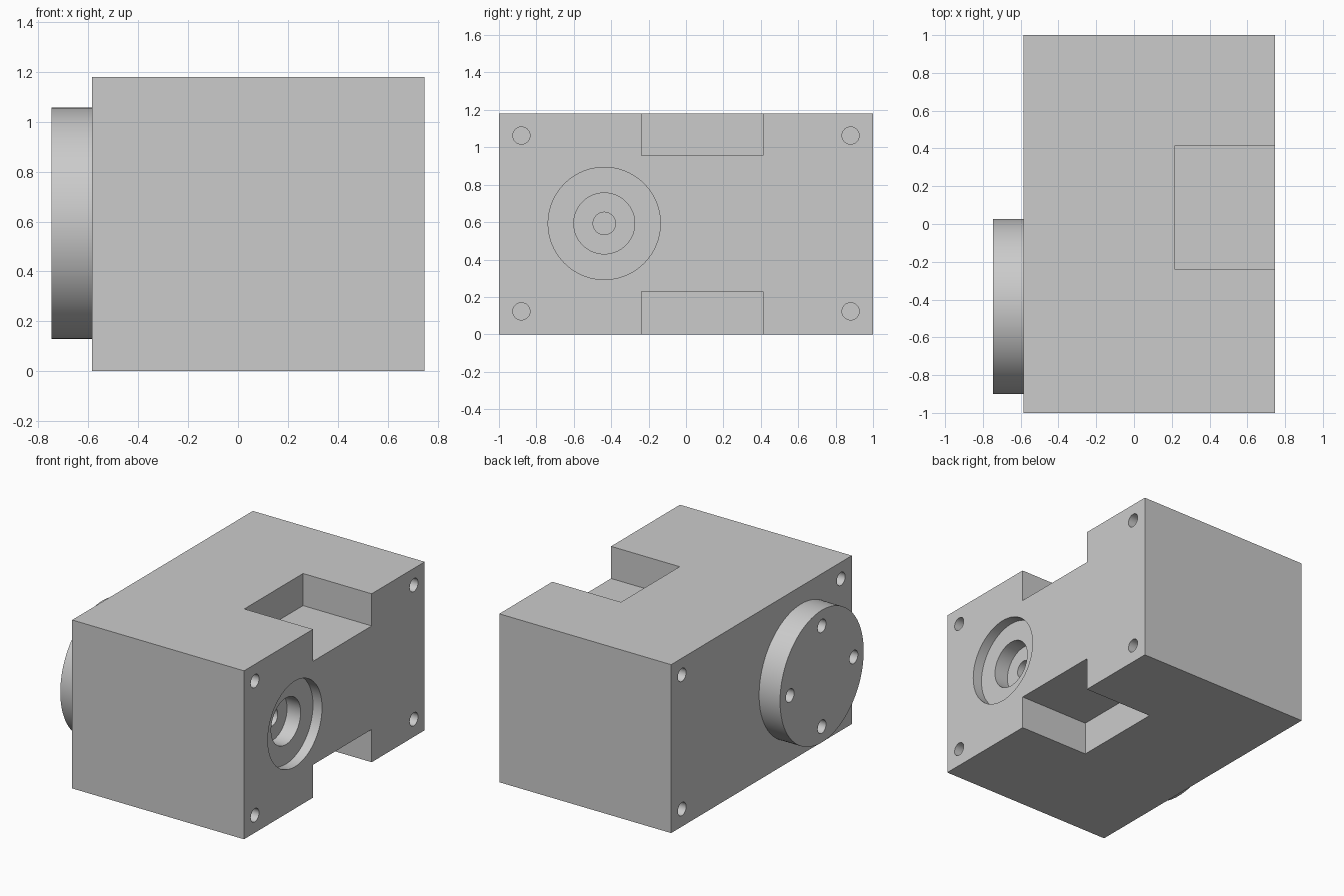
import bpy
from math import pi, sin, cos, radians
from mathutils import Vector

if "Cube" in bpy.data.objects:
    bpy.data.objects.remove(bpy.data.objects["Cube"], do_unlink=True)

grey = bpy.data.materials.new("machined grey")
grey.use_nodes = True
colour = (0.6, 0.6, 0.6, 1)
grey.diffuse_color = colour
grey.node_tree.nodes["Principled BSDF"].inputs["Base Color"].default_value = colour

BACK, FACE = -0.585, 0.747      # x of the two drilled faces
HEIGHT = 1.18
AXIS_Y, AXIS_Z = -0.437, 0.593  # shaft axis


def finish(obj, name):
    obj.name = name
    obj.data.materials.append(grey)
    return obj


def box(name, low, high):
    low, high = Vector(low), Vector(high)
    bpy.ops.mesh.primitive_cube_add(size=1, location=(low + high) / 2)
    obj = bpy.context.object
    obj.scale = high - low
    bpy.ops.object.transform_apply(location=True, rotation=True, scale=True)
    return finish(obj, name)


def rod(name, x0, x1, y, z, radius, sides=96):
    """Cylinder lying along x."""
    bpy.ops.mesh.primitive_cylinder_add(
        vertices=sides, radius=radius, depth=x1 - x0,
        location=((x0 + x1) / 2, y, z), rotation=(0, pi / 2, 0))
    bpy.ops.object.transform_apply(location=True, rotation=True, scale=True)
    return finish(bpy.context.object, name)


def cut(body, cutter):
    cutter.hide_render = True
    mod = body.modifiers.new("cut", "BOOLEAN")
    mod.operation = "DIFFERENCE"
    mod.solver = "EXACT"
    mod.object = cutter
    bpy.ops.object.select_all(action="DESELECT")
    bpy.context.view_layer.objects.active = body
    body.select_set(True)
    bpy.ops.object.modifier_apply(modifier=mod.name)
    bpy.data.objects.remove(cutter, do_unlink=True)


def smooth(obj):
    bpy.ops.object.select_all(action="DESELECT")
    bpy.context.view_layer.objects.active = obj
    obj.select_set(True)
    bpy.ops.object.shade_smooth_by_angle(angle=radians(30))


# Main housing with pockets in its top and bottom edges
housing = box("housing", (BACK, -1, 0), (FACE, 1, HEIGHT))
for low, high in ((0.955, HEIGHT + 0.1), (-0.1, 0.23)):
    cut(housing, box("pocket", (0.215, -0.237, low), (FACE + 0.1, 0.413, high)))

# Stepped bore on the output face
for radius, depth in ((0.30, 0.07), (0.163, 0.175), (0.06, 0.5)):
    cut(housing, rod("bore", FACE - depth, FACE + 0.1, AXIS_Y, AXIS_Z, radius))

# Blind mounting holes in the corners of both faces
for y in (-0.88, 0.88):
    for z in (0.123, 1.063):
        cut(housing, rod("hole", FACE - 0.3, FACE + 0.1, y, z, 0.046, 32))
        cut(housing, rod("hole", BACK - 0.1, BACK + 0.3, y, z, 0.046, 32))

# Round cover with four bolt holes
cover = rod("round_cover", -0.747, BACK, AXIS_Y, AXIS_Z, 0.463, 128)
for i in range(4):
    y = AXIS_Y + 0.353 * cos(i * pi / 2)
    z = AXIS_Z + 0.353 * sin(i * pi / 2)
    cut(cover, rod("bolt_hole", -0.85, BACK - 0.01, y, z, 0.046, 32))

for part in (housing, cover):
    smooth(part)
